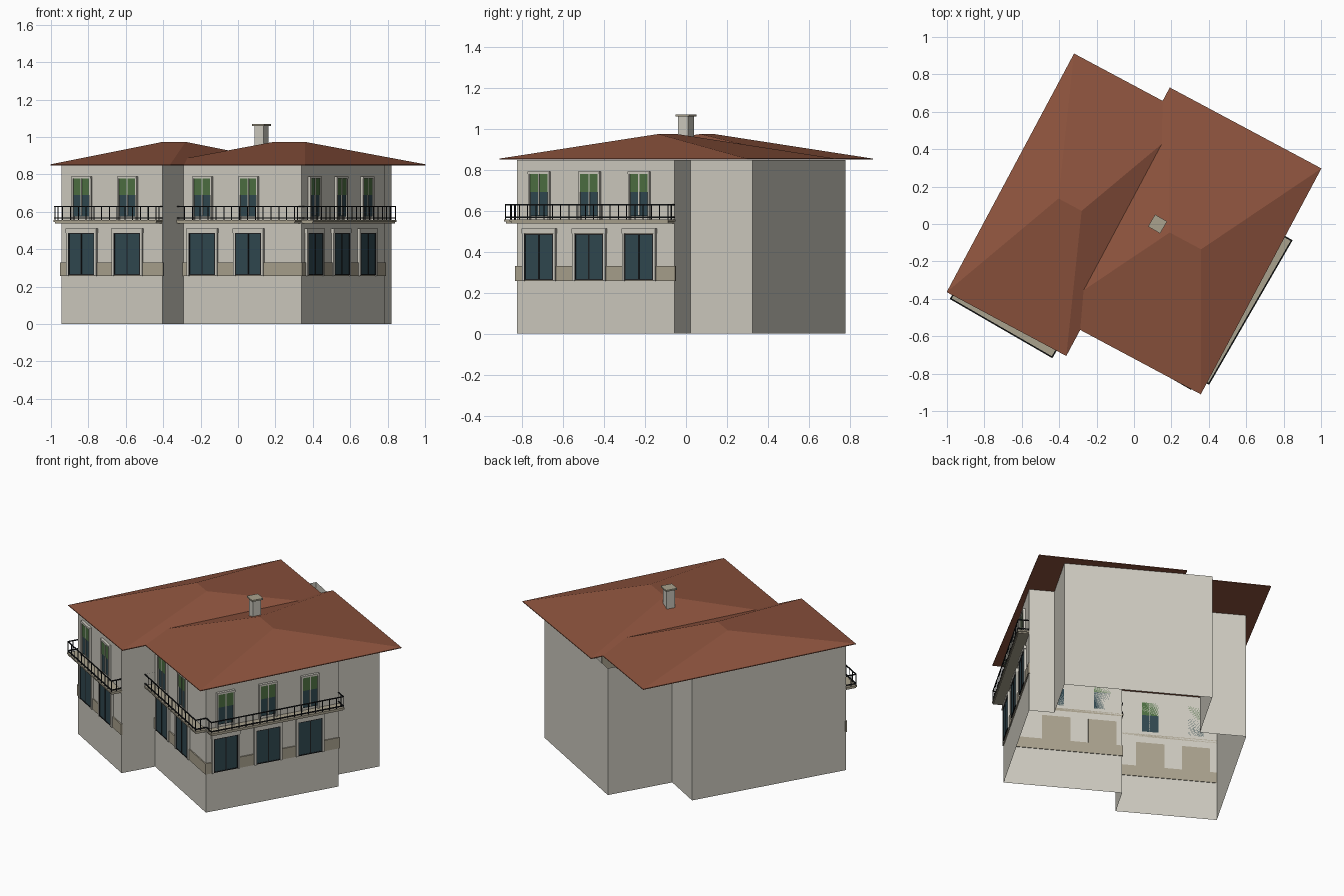
import bpy, bmesh
from math import radians
from mathutils import Matrix, Vector

if "Cube" in bpy.data.objects:
    bpy.data.objects.remove(bpy.data.objects["Cube"])

WALL_TURN = Matrix.Rotation(radians(-30), 4, 'Z')
ROOF_TURN = Matrix.Rotation(radians(-28.1), 4, 'Z')


def material(name, rgb):
    m = bpy.data.materials.new(name)
    m.diffuse_color = (*rgb, 1)
    m.use_nodes = True
    m.node_tree.nodes["Principled BSDF"].inputs["Base Color"].default_value = m.diffuse_color
    return m


PLASTER = material("plaster", (0.62, 0.60, 0.53))
STONE = material("stone", (0.40, 0.36, 0.27))
TILE = material("tile", (0.27, 0.088, 0.048))
GLASS = material("glass", (0.03, 0.065, 0.08))
BLIND = material("blind", (0.075, 0.16, 0.055))
IRON = material("iron", (0.012, 0.014, 0.016))


def make(name, bm, mat, matrix):
    bm.normal_update()
    me = bpy.data.meshes.new(name)
    bm.to_mesh(me)
    bm.free()
    me.materials.append(mat)
    ob = bpy.data.objects.new(name, me)
    ob.matrix_world = matrix
    bpy.context.collection.objects.link(ob)
    return ob


def box(bm, x0, x1, y0, y1, z0, z1):
    size = Matrix.Diagonal((x1 - x0, y1 - y0, z1 - z0, 1))
    mid = Vector(((x0 + x1) / 2, (y0 + y1) / 2, (z0 + z1) / 2))
    bmesh.ops.create_cube(bm, size=1, matrix=Matrix.Translation(mid) @ size)


def boxes(name, items, mat, matrix):
    bm = bmesh.new()
    for b in items:
        box(bm, *b)
    make(name, bm, mat, matrix)


# Outer walls: stepped footprint, open at top and bottom
plan = [(-.645, -.768), (-.023, -.768), (-.023, -.544), (.706, -.544), (.706, .343),
        (.55, .343), (.55, .691), (-.36, .691), (-.36, .26), (-.645, .26)]
bm = bmesh.new()
low = [bm.verts.new((x, y, 0)) for x, y in plan]
top = [bm.verts.new((x, y, .848)) for x, y in plan]
for i in range(len(plan)):
    j = (i + 1) % len(plan)
    bm.faces.new((low[i], low[j], top[j], top[i]))
make("walls", bm, PLASTER, WALL_TURN)


# Hip roofs with a short cross ridge
def hip_roof(name, x0, x1, y0, y1, r0, r1):
    bm = bmesh.new()
    corners = [(x0, y0), (x1, y0), (x1, y1), (x0, y1)]
    b = [bm.verts.new((x, y, .849)) for x, y in corners]
    e = [bm.verts.new((x, y, .854)) for x, y in corners]
    ym = (y0 + y1) / 2
    l, r = bm.verts.new((r0, ym, .974)), bm.verts.new((r1, ym, .974))
    bm.faces.new(b[::-1])
    for i in range(4):
        j = (i + 1) % 4
        bm.faces.new((b[i], b[j], e[j], e[i]))
    for f in ((e[0], e[1], r, l), (e[1], e[2], r), (e[2], e[3], l, r), (e[3], e[0], l)):
        bm.faces.new(f)
    make(name, bm, TILE, ROOF_TURN)


hip_roof("left_roof", -.712, .013, -.793, .653, -.42, -.28)
hip_roof("right_roof", -.175, .744, -.635, .734, .19, .38)

# Chimney with cap
at = Matrix.Translation((.126, 0, 0)) @ WALL_TURN
boxes("chimney", [(-.028, .028, -.028, .028, .88, 1.06)], PLASTER, at)
boxes("chimney_cap", [(-.037, .037, -.037, .037, 1.06, 1.07)], STONE, at)


# One facade: x runs along the wall, -y points outwards
def facade(name, origin, angle, length, centres, start, end):
    at = WALL_TURN @ Matrix.Translation((*origin, 0)) @ Matrix.Rotation(radians(angle), 4, 'Z')
    stone, glass, blind, bars, trim = [], [], [], [], []
    for c in centres:
        # tall ground floor window
        w = .087
        stone.append((c - w, c + w, -.008, .004, .258, .495))
        trim.append((c - w - .008, c + w + .008, -.017, 0, .488, .512))
        trim += [(c + s * w - .006, c + s * w + .006, -.015, 0, .258, .49) for s in (-1, 1)]
        glass.append((c - w + .006, c + w - .006, -.011, 0, .264, .486))
        bars += [(c + o - .003, c + o + .003, -.014, 0, .264, .486) for o in (-.078, 0, .078)]
        bars += [(c - w + .006, c + w - .006, -.014, 0, z, z + .005) for z in (.262, .482)]
        # balcony window with blind
        w = .055
        trim += [(c + s * w - .005, c + s * w + .005, -.015, 0, .556, .785) for s in (-1, 1)]
        trim.append((c - w - .005, c + w + .005, -.017, 0, .778, .79))
        glass.append((c - w + .005, c + w - .005, -.008, 0, .575, .69))
        blind.append((c - w + .005, c + w - .005, -.011, 0, .69, .778))
        trim.append((c - .003, c + .003, -.013, 0, .58, .778))
    # stone band between the windows
    edges = [-.006] + [c + s * .087 for c in centres for s in (-1, 1)] + [length + .006]
    stone += [(edges[i], edges[i + 1], -.007, .004, .258, .33) for i in range(0, len(edges), 2)]
    boxes(name + "_stone_band", stone, STONE, at)
    boxes(name + "_window_trim", trim, PLASTER, at)
    boxes(name + "_glass", glass, GLASS, at)
    boxes(name + "_blinds", blind, BLIND, at)
    boxes(name + "_window_bars", bars, IRON, at)
    # balcony slab
    boxes(name + "_balcony", [(start, end, -.072, 0, .546, .556),
                              (start + .006, end - .006, -.066, 0, .537, .546)], STONE, at)
    # railing with returns at both ends
    a, b, d, t = start + .005, end - .005, -.067, .003
    rail = []
    for z in (.565, .626):
        rail.append((a - t, b + t, d - t, d + t, z, z + .006))
        rail += [(x - t, x + t, d, 0, z, z + .006) for x in (a, b)]
    n = round((b - a) / .047)
    t = .002
    for i in range(n + 1):
        x = a + (b - a) * i / n
        rail.append((x - t, x + t, d - t, d + t, .554, .628))
    rail += [(x - t, x + t, d / 2 - t, d / 2 + t, .554, .628) for x in (a, b)]
    boxes(name + "_railing", rail, IRON, at)


facade("front_left", (-.645, -.768), 0, .622, (.128, .41), -.008, .626)
facade("front_right", (-.023, -.544), 0, .729, (.122, .407), -.008, .73)
facade("right_side", (.706, -.544), 90, .887, (.129, .412, .693), .0, .893)
